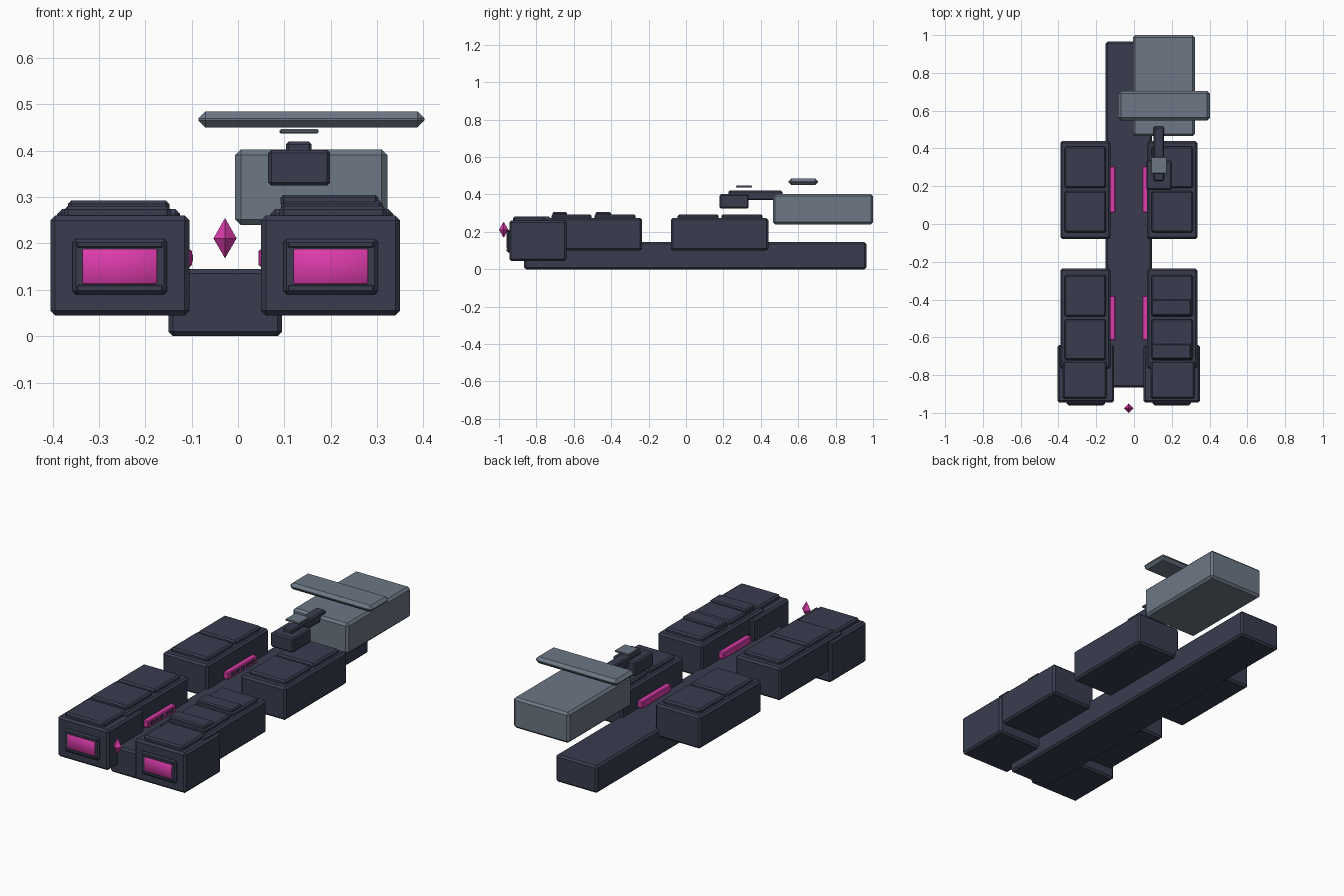
import bpy, bmesh
from mathutils import Vector

if "Cube" in bpy.data.objects:
    bpy.data.objects.remove(bpy.data.objects["Cube"])

CX = -0.0275  # lengthwise symmetry plane of the paired pods


def material(name, rgb):
    m = bpy.data.materials.new(name)
    m.diffuse_color = (*rgb, 1)
    m.use_nodes = True
    m.node_tree.nodes["Principled BSDF"].inputs["Base Color"].default_value = m.diffuse_color
    return m


DARK = material("dark slate", (0.041, 0.046, 0.078))
GREY = material("steel grey", (0.150, 0.184, 0.232))
PINK = material("bright pink", (0.72, 0.045, 0.41))


def finish(bm, name, mat, smooth=False):
    me = bpy.data.meshes.new(name)
    bm.to_mesh(me)
    bm.free()
    me.materials.append(mat)
    for p in me.polygons:
        p.use_smooth = smooth
    ob = bpy.data.objects.new(name, me)
    bpy.context.collection.objects.link(ob)
    return ob


def box(name, x, y, z, mat=DARK, bevel=0.01, smooth=False):
    """Chamfered box from (min, max) ranges."""
    bm = bmesh.new()
    bmesh.ops.create_cube(bm, size=1)
    for v in bm.verts:
        v.co = Vector([(a + b) / 2 + c * (b - a) for c, (a, b) in zip(v.co, (x, y, z))])
    if bevel:
        bmesh.ops.bevel(bm, geom=bm.edges[:], offset=bevel, segments=1,
                        profile=0.5, affect='EDGES')
    return finish(bm, name, mat, smooth)


def pair(name, x, y, z, **kw):
    """Left box plus its mirror about the pod symmetry plane."""
    box("left_" + name, x, y, z, **kw)
    box("right_" + name, (2 * CX - x[1], 2 * CX - x[0]), y, z, **kw)


# Central spine
box("spine", (-0.15, 0.095), (-0.865, 0.965), (0.0, 0.145))

# Nose pods, mid pods and rear pods
pair("nose_pod", (-0.405, -0.105), (-0.945, -0.64), (0.045, 0.26))
pair("mid_pod", (-0.39, -0.125), (-0.765, -0.235), (0.10, 0.274))
pair("rear_pod", (-0.39, -0.125), (-0.08, 0.44), (0.10, 0.274))

# Armour plates on the pod roofs
pair("nose_plate", (-0.375, -0.145), (-0.925, -0.725), (0.25, 0.281), bevel=0.008)
for i, (y0, y1) in enumerate([(-0.72, -0.505), (-0.49, -0.27),
                              (-0.045, 0.175), (0.19, 0.41)]):
    pair(f"roof_plate_{i}", (-0.367, -0.148), (y0, y1), (0.262, 0.293), bevel=0.008)

# Extra raised slats on the right mid pod
for i, (y0, y1) in enumerate([(-0.715, -0.635), (-0.485, -0.40)]):
    box(f"raised_slat_{i}", (0.092, 0.303), (y0, y1), (0.28, 0.305), bevel=0.006)

# Headlights: stepped frame with a softly shaded lens
pair("lamp_frame", (-0.357, -0.153), (-0.957, -0.93), (0.09, 0.21), bevel=0.007)
pair("lamp_lens", (-0.335, -0.175), (-0.961, -0.94), (0.113, 0.188),
     mat=PINK, bevel=0.002, smooth=True)
for z0, z1 in ((0.097, 0.110), (0.191, 0.204)):
    pair("lamp_rail", (-0.347, -0.163), (-0.960, -0.94), (z0, z1), bevel=0.002)

# Light bars on the inner pod walls
for i, (y0, y1) in enumerate([(-0.615, -0.38), (0.06, 0.305)]):
    pair(f"light_bar_{i}", (-0.13, -0.099), (y0, y1), (0.15, 0.187), mat=PINK, bevel=0.004)
    # dark slots along the left bar
    step = (y1 - y0 - 0.03) / 5
    for k in range(5):
        a = y0 + 0.015 + k * step
        box(f"light_slot_{i}_{k}", (-0.105, -0.097), (a + 0.006, a + step - 0.006),
            (0.161, 0.176), bevel=0)

# Floating crystal in front of the nose
bm = bmesh.new()
r, mid, c = 0.025, 0.211, Vector((-0.028, -0.975, 0))
ring = [bm.verts.new(c + Vector(p)) for p in
        ((r, 0, mid), (0, r, mid), (-r, 0, mid), (0, -r, mid))]
top = bm.verts.new(c + Vector((0, 0, 0.255)))
bottom = bm.verts.new(c + Vector((0, 0, 0.168)))
for k in range(4):
    a, b = ring[k], ring[(k + 1) % 4]
    bm.faces.new((a, b, top))
    bm.faces.new((b, a, bottom))
finish(bm, "crystal", PINK)

# Rear cargo block and the wing above it
box("cargo_block", (-0.006, 0.322), (0.465, 1.0), (0.24, 0.403), mat=GREY, bevel=0.012)
box("wing", (-0.085, 0.402), (0.548, 0.705), (0.45, 0.485), mat=GREY, bevel=0.015)

# Turret: body, rear-reaching arm and small hovering plate
box("turret_body", (0.065, 0.199), (0.18, 0.335), (0.325, 0.402), bevel=0.007)
box("turret_arm", (0.104, 0.159), (0.228, 0.515), (0.37, 0.42), bevel=0.006)
box("turret_plate", (0.09, 0.174), (0.268, 0.354), (0.437, 0.447), mat=GREY, bevel=0.003)
